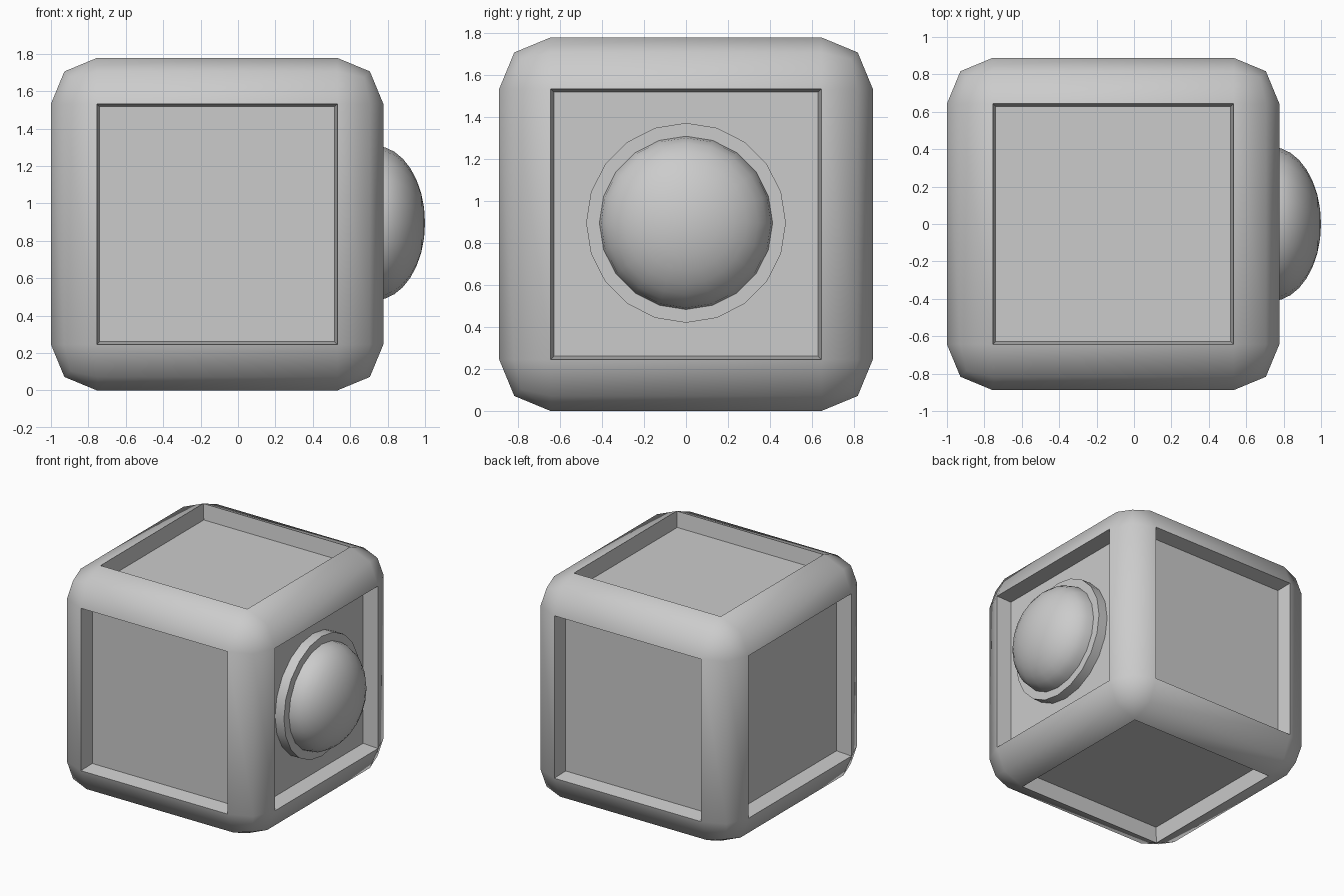
import bpy, bmesh
from math import pi, sin, cos, radians
from mathutils import Vector, Matrix

if "Cube" in bpy.data.objects:
    bpy.data.objects.remove(bpy.data.objects["Cube"])

SIZE = 1.777
ROUND = 0.245
DEPTH = 0.12
CENTRE = Vector((-1 + SIZE / 2, 0, SIZE / 2))
HUB_Z = 0.895


def finish(bm, name, angle):
    bmesh.ops.recalc_face_normals(bm, faces=bm.faces[:])
    mesh = bpy.data.meshes.new(name)
    bm.to_mesh(mesh)
    bm.free()
    obj = bpy.data.objects.new(name, mesh)
    bpy.context.collection.objects.link(obj)
    bpy.ops.object.select_all(action='DESELECT')
    obj.select_set(True)
    bpy.context.view_layer.objects.active = obj
    bpy.ops.object.shade_smooth_by_angle(angle=radians(angle))
    return obj


def lathe(name, profile, angle, sides=20):
    """Revolve (x, radius) points around the x axis through the hub."""
    bm = bmesh.new()
    verts = [bm.verts.new((x, 0, r)) for x, r in profile]
    edges = [bm.edges.new(pair) for pair in zip(verts, verts[1:])]
    bmesh.ops.spin(bm, geom=verts + edges, cent=(0, 0, 0), axis=(1, 0, 0),
                   angle=2 * pi, steps=sides)
    bmesh.ops.remove_doubles(bm, verts=bm.verts[:], dist=1e-4)
    bmesh.ops.translate(bm, verts=bm.verts[:], vec=(0, 0, HUB_Z))
    return finish(bm, name, angle)


# Rounded cube with a recessed panel on each of the six sides
bm = bmesh.new()
bmesh.ops.create_cube(bm, size=SIZE, matrix=Matrix.Translation(CENTRE))
bmesh.ops.bevel(bm, geom=bm.edges[:], offset=ROUND, offset_type='OFFSET',
                segments=2, profile=0.5, affect='EDGES')
panels = sorted(bm.faces, key=lambda f: f.calc_area())[-6:]
bmesh.ops.inset_individual(bm, faces=panels, thickness=0.022, depth=-DEPTH)
finish(bm, "body", 50)

# Mounting disc on the right-hand panel
floor_x = -1 + SIZE - DEPTH
base_x = 0.735
lathe("mounting_disc", [(floor_x - 0.01, 0), (floor_x - 0.01, 0.475),
                        (base_x, 0.475), (base_x, 0)], 40)

# Domed lens
steps = 8
dome = [(base_x + 0.265 * sin(i / steps * pi / 2),
         0.412 * cos(i / steps * pi / 2)) for i in range(steps + 1)]
lathe("dome", dome, 40)
